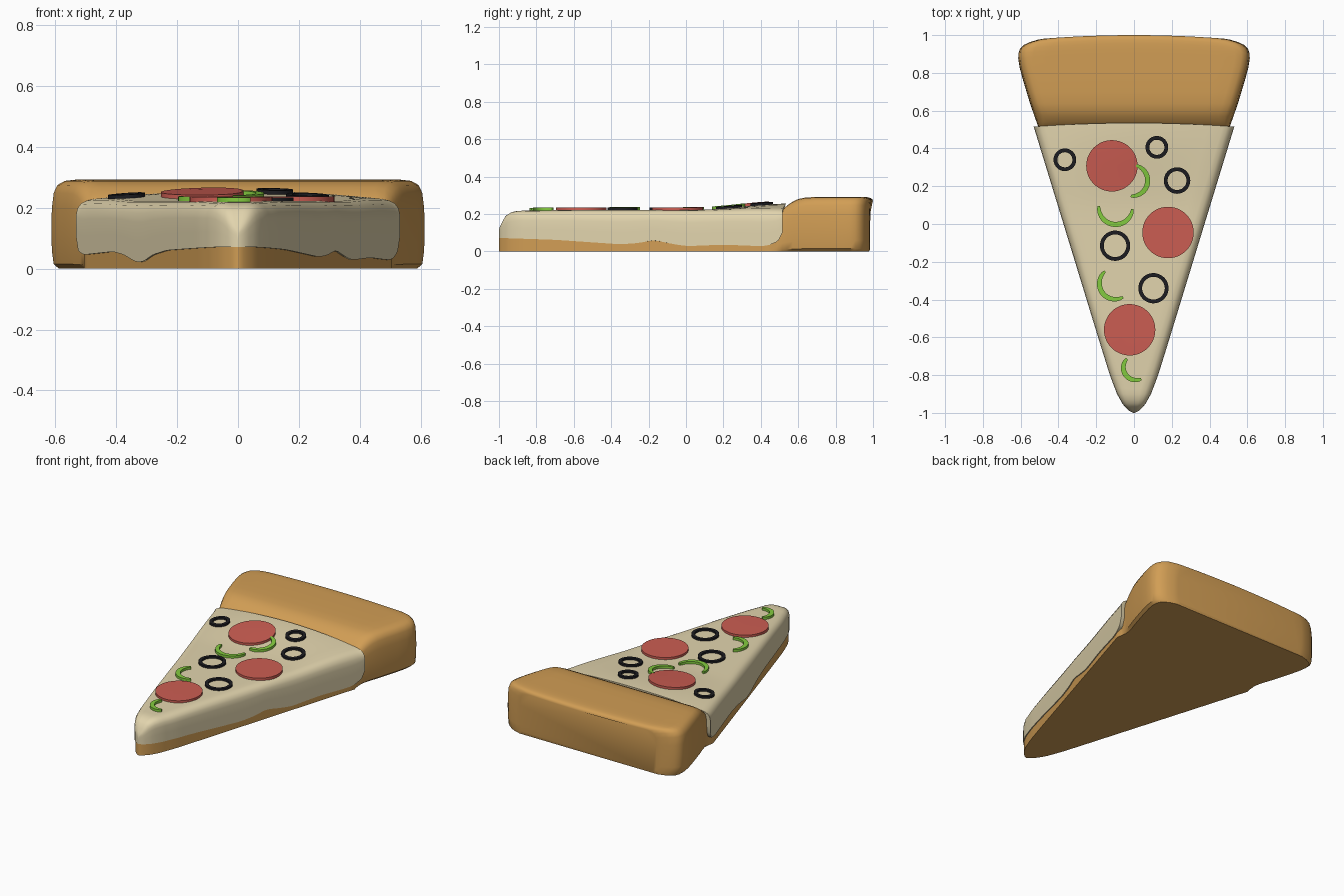
import bpy, bmesh
from math import radians, cos, sin, pi

if "Cube" in bpy.data.objects:
    bpy.data.objects.remove(bpy.data.objects["Cube"])


def material(name, rgb):
    m = bpy.data.materials.new(name)
    m.diffuse_color = (*rgb, 1)
    m.use_nodes = True
    m.node_tree.nodes["Principled BSDF"].inputs["Base Color"].default_value = m.diffuse_color
    return m


CRUST = material("baked_dough", (0.64, 0.34, 0.09))
CHEESE = material("melted_cheese", (0.76, 0.66, 0.42))
MEAT = material("pepperoni_red", (0.60, 0.11, 0.085))
OLIVE = material("olive_black", (0.012, 0.012, 0.015))
GREEN = material("pepper_green", (0.23, 0.60, 0.05))


def lerp(table, v):
    if v <= table[0][0]:
        return table[0][1]
    for (a, p), (b, q) in zip(table, table[1:]):
        if v <= b:
            return p + (q - p) * (v - a) / (b - a)
    return table[-1][1]


def smooth(table, v, r=0.03):
    return sum(lerp(table, v + r * k / 3) for k in range(-3, 4)) / 7


def loft(name, rings, mat, closed=False, caps=True, angle=40):
    """Skin a list of closed point rings."""
    bm = bmesh.new()
    vr = [[bm.verts.new(p) for p in ring] for ring in rings]
    n = len(vr[0])
    pairs = list(zip(vr, vr[1:])) + ([(vr[-1], vr[0])] if closed else [])
    for a, b in pairs:
        for i in range(n):
            j = (i + 1) % n
            bm.faces.new((a[i], a[j], b[j], b[i]))
    if caps and not closed:
        bm.faces.new(vr[0])
        bm.faces.new(vr[-1])
    bmesh.ops.remove_doubles(bm, verts=bm.verts, dist=1e-5)
    bmesh.ops.recalc_face_normals(bm, faces=bm.faces)
    me = bpy.data.meshes.new(name)
    bm.to_mesh(me)
    bm.free()
    ob = bpy.data.objects.new(name, me)
    bpy.context.collection.objects.link(ob)
    me.materials.append(mat)
    bpy.ops.object.select_all(action='DESELECT')
    ob.select_set(True)
    bpy.context.view_layer.objects.active = ob
    bpy.ops.object.shade_smooth_by_angle(angle=radians(angle))
    return ob


# Wedge half width and cheese surface height
WEDGE = [(-1, 0.004), (-0.99, 0.024), (-0.975, 0.042), (-0.95, 0.062), (-0.9, 0.09),
         (-0.8, 0.128), (-0.6, 0.19), (0.515, 0.531)]
TIP = [(-1, 0.12), (-0.985, 0.155), (-0.965, 0.188), (-0.94, 0.208), (-0.9, 0.217), (-0.6, 0.222)]


def surface(x, y):
    t = min(1, max(0, (y - 0.05) / 0.46))
    return lerp(TIP, y) + 0.033 * t * t * (3 - 2 * t) * max(0, 1 - (x / 0.53) ** 2)


# Cheese: domed top, rounded shoulders, dripping lower edges
DRIP_R = [(-1, 0.072), (-0.7, 0.062), (-0.35, 0.038), (-0.25, 0.045), (-0.17, 0.062), (-0.1, 0.045),
          (0, 0.028), (0.2, 0.036), (0.4, 0.028), (0.46, 0.034), (0.495, 0.06), (0.515, 0.1)]
DRIP_L = [(-1, 0.072), (-0.45, 0.06), (-0.3, 0.045), (-0.2, 0.022), (-0.12, 0.022), (0, 0.045),
          (0.12, 0.056), (0.3, 0.05), (0.45, 0.045), (0.495, 0.06), (0.515, 0.1)]
SIDE = [(0, 0), (0, 0.35), (0, 0.65), (0.004, 0.8), (0.016, 0.92), (0.036, 0.98)]
ys = [-1, -0.99, -0.98, -0.965, -0.95, -0.93, -0.9, -0.87] + \
     [-0.84 + 0.03 * i for i in range(45)] + [0.495, 0.505, 0.515]
rings = []
for y in ys:
    w = lerp(WEDGE, y)
    s = min(1, w / 0.1)
    bend = 0.02 * min(1, max(0, (y - 0.2) / 0.3))

    def edge(sign, drip):
        b = smooth(drip, y) if y < 0.47 else lerp(drip, y)
        out = []
        for d, f in SIDE:
            x = sign * (w - d * s)
            out.append((x, y, b + (surface(x, y) - b) * f))
        return out
    inner = w - 0.06 * s
    top = [(inner * k / 6, y, surface(inner * k / 6, y)) for k in range(-6, 7)]
    ring = edge(-1, DRIP_L) + top + edge(1, DRIP_R)[::-1]
    rings.append([(x, q + bend * (1 - (x / w) ** 2), z) for x, q, z in ring])
loft("cheese", rings, CHEESE)

# Crust: thin base under the cheese rising into a thick rounded rim
RIM = [(0.48, 0.498, 0.10, 0.0), (0.495, 0.502, 0.19, 0.2), (0.515, 0.507, 0.222, 0.5),
       (0.54, 0.516, 0.245, 0.8), (0.57, 0.527, 0.266, 1), (0.60, 0.537, 0.28, 1),
       (0.64, 0.55, 0.288, 1), (0.70, 0.567, 0.291, 1), (0.78, 0.589, 0.292, 1),
       (0.85, 0.606, 0.292, 1), (0.90, 0.613, 0.292, 1), (0.93, 0.612, 0.292, 1),
       (0.955, 0.603, 0.291, 1), (0.975, 0.582, 0.289, 1), (0.988, 0.55, 0.285, 1),
       (0.997, 0.51, 0.278, 1), (1.0, 0.48, 0.268, 1)]
base = [(y, max(0.002, lerp(WEDGE, y) - 0.006), 0.10, 0.0) for y in ys if y < 0.46]
EDGE = [(0.025, 0, 0), (0.008, 0.012, 0.05), (0.002, 0.05, 0.2), (0, 0.12, 0.45), (0.002, 0.19, 0.68),
        (0.008, 0.24, 0.85), (0.02, 0.272, 0.94), (0.045, 0.288, 0.987)]
rings = []
for y, w, h, r in base + RIM:
    low = 0.008 if y == 1.0 else 0
    half = [(w - d * r, low + (h - low) * f) for d, _, f in EDGE]
    inner = w - 0.08 * r
    top = [(inner * k / 6, h) for k in range(6, -7, -1)]
    ring = half + top + [(-x, z) for x, z in half[::-1]]
    bend = 0.03 * max(0, (y - 0.6) / 0.4)
    rings.append([(x, y - bend * (x / 0.6) ** 2, z) for x, z in ring])
loft("crust", rings, CRUST)


# Toppings: profiles swept round a centre, following the cheese surface
def topping(name, cx, cy, profile, mat, a0=0, a1=360, taper=False):
    full = a1 - a0 == 360
    n = 48 if full else 20
    mid = sum(r for r, _ in profile) / len(profile)
    rings = []
    for i in range(n if full else n + 1):
        a = radians(a0 + (a1 - a0) * i / n)
        k = 0.45 + 0.55 * sin(pi * i / n) ** 0.5 if taper else 1
        ring = []
        for r, h in profile:
            q = mid + (r - mid) * k
            x, y = cx + q * cos(a), cy + q * sin(a)
            ring.append((x, y, surface(x, y) + h))
        rings.append(ring)
    return loft(name, rings, mat, closed=full)


def band(r, w, h):
    return [(r - w, -0.008), (r - w, h), (r, h), (r, -0.008)]


for i, (x, y) in enumerate([(-0.117, 0.308), (0.18, -0.045), (-0.023, -0.56)], 1):
    r = 0.136
    topping(f"pepperoni_{i}", x, y, [(0, 0.014), (r / 2, 0.014), (r, 0.014), (r, -0.008), (0, -0.008)], MEAT)

for i, (x, y, r) in enumerate([(-0.366, 0.34, 0.06), (0.121, 0.406, 0.06), (0.228, 0.23, 0.07),
                               (-0.10, -0.115, 0.08), (0.103, -0.34, 0.08)], 1):
    topping(f"olive_ring_{i}", x, y, band(r, 0.02, 0.012), OLIVE)

for i, (x, y, r, a, b) in enumerate([(-0.01, 0.23, 0.096, -95, 75), (-0.097, 0.087, 0.103, 175, 355),
                                     (-0.10, -0.315, 0.097, 130, 300), (0.01, -0.76, 0.08, 135, 295)], 1):
    topping(f"pepper_slice_{i}", x, y, band(r, 0.027, 0.015), GREEN, a, b, True)
